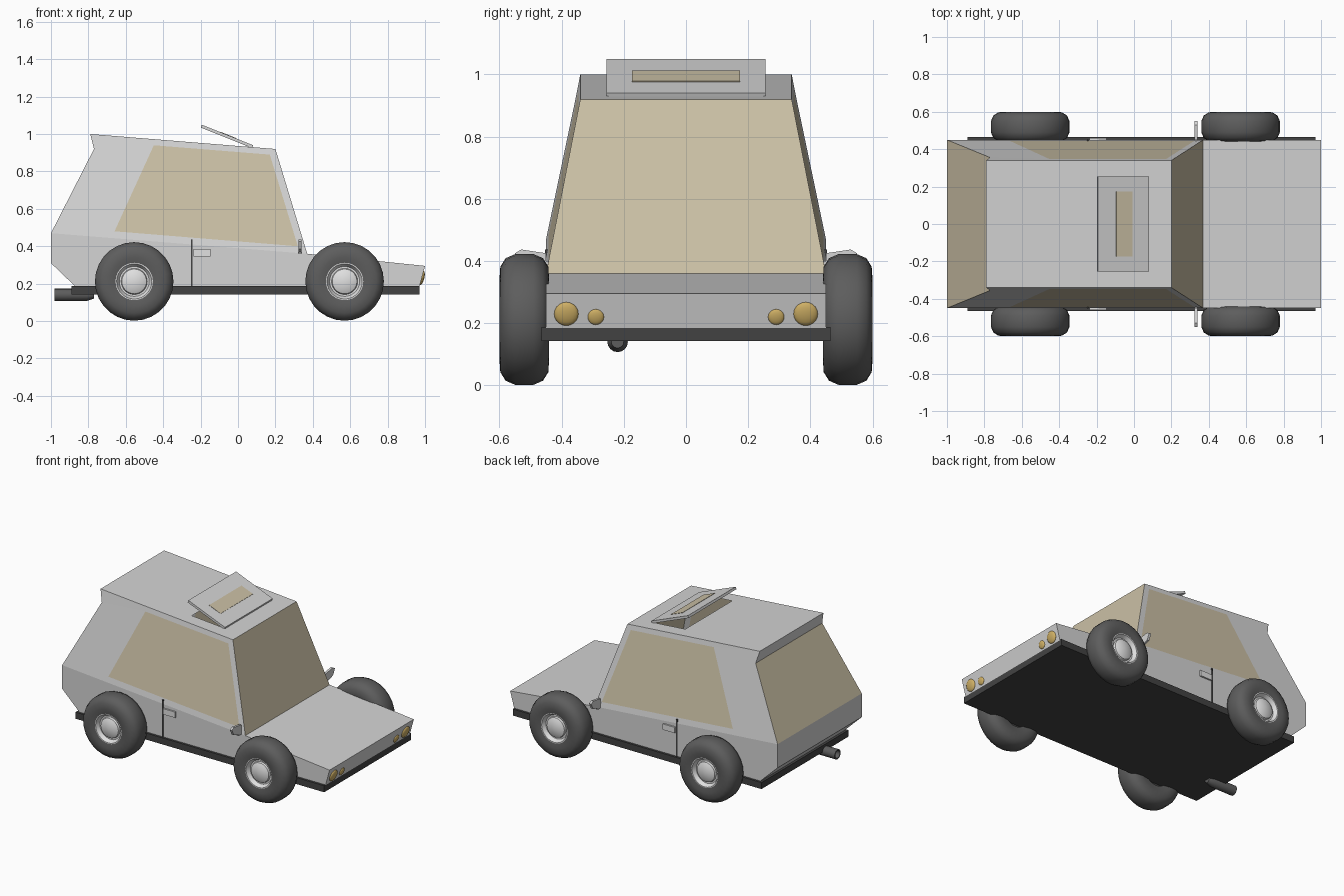
import bpy, bmesh, math
from mathutils import Matrix, Vector

old = bpy.data.objects.get("Cube")
if old:
    bpy.data.objects.remove(old, do_unlink=True)


def material(name, r, g, b):
    m = bpy.data.materials.new(name)
    m.use_nodes = True
    m.diffuse_color = (r, g, b, 1)
    m.node_tree.nodes["Principled BSDF"].inputs["Base Color"].default_value = (r, g, b, 1)
    return m


PAINT = material("silver paint", 0.66, 0.66, 0.66)
GLASS = material("tan glass", 0.6, 0.53, 0.38)
RUBBER = material("tyre rubber", 0.11, 0.11, 0.11)
TRIM = material("dark trim", 0.055, 0.055, 0.055)
LAMP = material("amber lamp", 0.62, 0.43, 0.13)
CHROME = material("bright metal", 0.75, 0.75, 0.75)


def finish(name, bm, mats, smooth=False):
    bmesh.ops.recalc_face_normals(bm, faces=bm.faces)
    mesh = bpy.data.meshes.new(name)
    bm.to_mesh(mesh)
    bm.free()
    for m in mats:
        mesh.materials.append(m)
    ob = bpy.data.objects.new(name, mesh)
    bpy.context.collection.objects.link(ob)
    if smooth:
        bpy.ops.object.select_all(action='DESELECT')
        ob.select_set(True)
        bpy.context.view_layer.objects.active = ob
        bpy.ops.object.shade_smooth_by_angle(angle=math.radians(40))
    return ob


def box(name, lo, hi, mat, matrix=Matrix()):
    lo, hi = Vector(lo), Vector(hi)
    bm = bmesh.new()
    bmesh.ops.create_cube(bm, size=1)
    place = Matrix.Translation((lo + hi) / 2) @ Matrix.Diagonal((*(hi - lo), 1))
    bm.transform(matrix @ place)
    return finish(name, bm, [mat])


def lathe(name, profile, mats, matrix, steps=28, split=99):
    # Profile is (radius, height) around local z; segments past split use the second colour
    bm = bmesh.new()
    verts = [bm.verts.new((r, 0, h)) for r, h in profile]
    edges = [bm.edges.new(p) for p in zip(verts, verts[1:])]
    bmesh.ops.spin(bm, geom=verts + edges, cent=(0, 0, 0), axis=(0, 0, 1),
                   angle=2 * math.pi, steps=steps)
    bmesh.ops.remove_doubles(bm, verts=bm.verts, dist=1e-4)
    for f in bm.faces:
        mid = f.calc_center_median()
        f.material_index = int(math.hypot(mid.x, mid.y) < split and len(mats) > 1)
    bm.transform(matrix)
    return finish(name, bm, mats, True)


# Body outline in side view
BELT_R, BELT_F = (-1, 0.47), (0.37, 0.36)
ROOF_R, ROOF_F = (-0.79, 1.0), (0.2, 0.92)
NOTCH = (-0.77, 0.92)
LOW_R, BOTTOM_R = (-1, 0.31), (-0.87, 0.185)
BOTTOM_F, NOSE = (0.97, 0.185), (1.0, 0.295)
SIDE_WINDOW = [(-0.66, 0.48), (0.32, 0.40), (0.17, 0.89), (-0.45, 0.94)]


def half_width(x, z):
    belt = 0.36 + (0.37 - x) * 0.0803
    return 0.45 - 0.11 * min(1, max(0, (z - belt) / 0.546))


def at(p, side):
    return Vector((p[0], side * half_width(*p), p[1]))


def build_body():
    bm = bmesh.new()

    def face(pts, index=0):
        f = bm.faces.new([bm.verts.new(p) for p in pts])
        f.material_index = index
        return f

    def across(p, q, index=0):
        return face([at(p, -1), at(p, 1), at(q, 1), at(q, -1)], index)

    for s in (-1, 1):
        face([at(p, s) for p in (BELT_R, LOW_R, BOTTOM_R, BOTTOM_F, NOSE, BELT_F)])
        a, b, c, d = SIDE_WINDOW
        for pts in ((BELT_R, BELT_F, b, a), (BELT_F, ROOF_F, c, b), (ROOF_F, ROOF_R, d, c),
                    (ROOF_R, NOTCH, d), (NOTCH, BELT_R, a, d)):
            face([at(p, s) for p in pts])
        face([at(p, s) for p in SIDE_WINDOW], 1)

    # Closed panels from the tail underside round to the bonnet
    for p, q in ((BELT_R, LOW_R), (LOW_R, BOTTOM_R), (BOTTOM_F, NOSE),
                 (NOSE, BELT_F), (ROOF_R, NOTCH)):
        across(p, q)

    # Windscreen and tailgate glass framed by inset borders
    for p, q in ((BELT_F, ROOF_F), (NOTCH, BELT_R)):
        pane = across(p, q)
        bmesh.ops.inset_region(bm, faces=[pane], thickness=0.034, use_boundary=True)
        pane.material_index = 1

    # Roof with the sunroof opening
    def roof(x, y):
        return Vector((x, y, 0.92 + (0.2 - x) * 0.0808))
    outer = [at(ROOF_R, -1), at(ROOF_F, -1), at(ROOF_F, 1), at(ROOF_R, 1)]
    inner = [roof(-0.17, -0.25), roof(0.08, -0.25), roof(0.08, 0.25), roof(-0.17, 0.25)]
    for i in range(4):
        j = (i + 1) % 4
        face([outer[i], outer[j], inner[j], inner[i]])
    bmesh.ops.remove_doubles(bm, verts=bm.verts, dist=1e-4)
    finish("body_shell", bm, [PAINT, GLASS])


build_body()
box("chassis_plate", (-0.89, -0.465, 0.143), (0.97, 0.465, 0.187), TRIM)

# Tilted sunroof, hinged at its front edge
hinge = Matrix.Translation((0.075, 0, 0.925)) @ Matrix.Rotation(math.radians(21.8), 4, 'Y')
box("sunroof_panel", (-0.295, -0.255, 0), (0, 0.255, 0.016), PAINT, hinge)
box("sunroof_glass", (-0.19, -0.173, 0.012), (-0.098, 0.173, 0.018), GLASS, hinge)

# Wheels
TYRE = [(0.09, -0.07), (0.13, -0.08), (0.17, -0.077), (0.197, -0.06), (0.21, -0.03),
        (0.21, 0.03), (0.197, 0.06), (0.17, 0.077), (0.13, 0.08), (0.1, 0.074)]
RIM = [(0.1, 0.074), (0.094, 0.074), (0.08, 0.048), (0.07, 0.048), (0.066, 0.06),
       (0.045, 0.07), (0, 0.076)]
INNER_RIM = [(0.09, -0.07), (0.08, -0.05), (0, -0.05)]
for s, side in ((-1, "right"), (1, "left")):
    turn = Matrix.Rotation(-s * math.pi / 2, 4, 'X')
    for x, end in ((-0.555, "rear"), (0.57, "front")):
        place = Matrix.Translation((x, s * 0.52, 0.212)) @ turn
        lathe(f"{end}_{side}_tyre", TYRE, [RUBBER], place)
        lathe(f"{end}_{side}_rim", RIM, [CHROME], place)
        lathe(f"{end}_{side}_inner_rim", INNER_RIM, [TRIM], place)

    # Door seam, handle and mirror
    def flank(name, x0, x1, z0, z1, out, mat):
        y0, y1 = sorted((s * 0.44, s * out))
        box(f"{side}_{name}", (x0, y0, z0), (x1, y1, z1), mat)
    flank("door_seam", -0.252, -0.243, 0.187, 0.437, 0.453, TRIM)
    flank("door_handle", -0.238, -0.148, 0.345, 0.384, 0.461, CHROME)
    flank("mirror_arm", 0.326, 0.338, 0.36, 0.40, 0.48, PAINT)
    bm = bmesh.new()
    outline = [(0.45, 0.36), (0.53, 0.385), (0.55, 0.425), (0.53, 0.437), (0.45, 0.425)]
    plate = bm.faces.new([bm.verts.new((0.324, s * y, z)) for y, z in outline])
    push = bmesh.ops.extrude_face_region(bm, geom=[plate])["geom"]
    bmesh.ops.translate(bm, vec=(0.016, 0, 0),
                        verts=[v for v in push if isinstance(v, bmesh.types.BMVert)])
    bm.faces.ensure_lookup_table()
    finish(f"{side}_mirror", bm, [PAINT])

    # Headlamps, flattened domes on the sloping nose
    for name, y, z, r in (("outer", 0.385, 0.23, 0.039), ("inner", 0.29, 0.22, 0.026)):
        bm = bmesh.new()
        bmesh.ops.create_uvsphere(bm, u_segments=20, v_segments=10, radius=r)
        bm.transform(Matrix.Translation((0.97 + (z - 0.185) * 0.273, s * y, z))
                     @ Matrix.Rotation(math.radians(15), 4, 'Y')
                     @ Matrix.Diagonal((0.35, 1, 1, 1)))
        finish(f"{side}_{name}_headlamp", bm, [LAMP], True)

# Exhaust pipe with an open tip
PIPE = [(0, 0.06), (0.025, 0.06), (0.025, 0), (0.033, 0), (0.033, 0.17), (0.02, 0.21), (0, 0.21)]
lathe("exhaust_pipe", PIPE, [RUBBER],
      Matrix.Translation((-0.98, -0.22, 0.14)) @ Matrix.Rotation(math.pi / 2, 4, 'Y'), 16)
